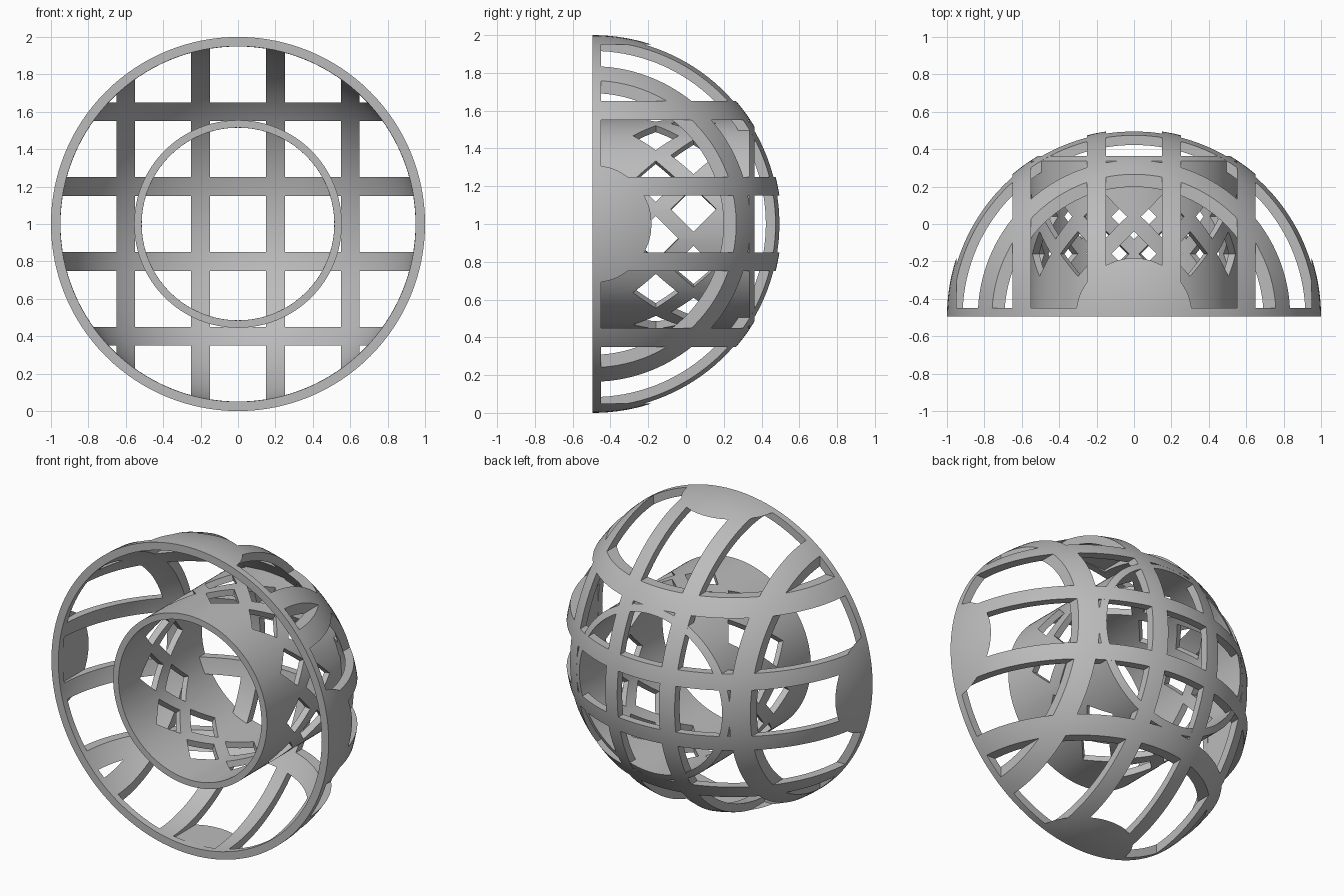
import bpy, bmesh, math
from mathutils import Matrix, Vector

if "Cube" in bpy.data.objects:
    bpy.data.objects.remove(bpy.data.objects["Cube"])

FRONT = -0.494              # y of the open front plane
RADIUS, INNER = 1.0, 0.95   # dome shell
TUBE_OUT, TUBE_IN = 0.555, 0.515
CENTRE = Vector((0, FRONT, 1))

grey = bpy.data.materials.new("plain grey")
grey.use_nodes = True
colour = (0.5, 0.5, 0.5, 1)
grey.diffuse_color = colour
grey.node_tree.nodes["Principled BSDF"].inputs["Base Color"].default_value = colour


def add_object(name, bm):
    bmesh.ops.recalc_face_normals(bm, faces=bm.faces)
    mesh = bpy.data.meshes.new(name)
    bm.to_mesh(mesh)
    bm.free()
    mesh.materials.append(grey)
    obj = bpy.data.objects.new(name, mesh)
    bpy.context.collection.objects.link(obj)
    return obj


def lathe(name, profile, steps=128):
    """Spin a closed (radius, depth) profile about the front-to-back axis."""
    bm = bmesh.new()
    verts = [bm.verts.new(CENTRE + Vector((r, d, 0))) for r, d in profile]
    edges = [bm.edges.new((a, b)) for a, b in zip(verts, verts[1:] + verts[:1])]
    bmesh.ops.spin(bm, geom=verts + edges, cent=CENTRE, axis=(0, 1, 0),
                   angle=math.tau, steps=steps, use_merge=True)
    bmesh.ops.remove_doubles(bm, verts=bm.verts, dist=0.0001)
    return add_object(name, bm)


def cut(obj, cutter):
    """Subtract the cutter, then shade the result smooth with sharp rims."""
    cutter.hide_render = True
    mod = obj.modifiers.new("openings", "BOOLEAN")
    mod.operation, mod.solver, mod.object = "DIFFERENCE", "EXACT", cutter
    bpy.ops.object.select_all(action="DESELECT")
    bpy.context.view_layer.objects.active = obj
    obj.select_set(True)
    bpy.ops.object.modifier_apply(modifier=mod.name)
    bpy.data.objects.remove(cutter)
    bpy.ops.object.shade_smooth_by_angle(angle=math.radians(30))


def arc(radius, start, end, count):
    angles = [start + (end - start) * i / count for i in range(count + 1)]
    return [(radius * math.cos(a), radius * math.sin(a)) for a in angles]


# Hollow half dome
quarter = math.pi / 2
dome = lathe("dome_grid", arc(RADIUS, 0, quarter, 36) + arc(INNER, quarter, 0, 36))

# Square openings pushed through the dome, leaving crossing bars and a front rim
bm = bmesh.new()
spans = [(-0.95, -0.65), (-0.55, -0.25), (-0.15, 0.15), (0.25, 0.55), (0.65, 0.95)]
y0, y1 = -0.45, 0.7
for xa, xb in spans:
    for za, zb in spans:
        place = Matrix.Translation(((xa + xb) / 2, (y0 + y1) / 2, 1 + (za + zb) / 2))
        size = Matrix.Diagonal((xb - xa, y1 - y0, zb - za, 1))
        bmesh.ops.create_cube(bm, size=1, matrix=place @ size)
cut(dome, add_object("dome_cutter", bm))

# Inner tube whose far end follows the dome
end_out = math.acos(TUBE_OUT / RADIUS)
end_in = math.acos(TUBE_IN / RADIUS)
tube = lathe("inner_tube", [(TUBE_IN, 0), (TUBE_OUT, 0)]
             + arc(RADIUS - 0.0005, end_out, end_in, 3))

# Two staggered rows of diamond openings around the tube
bm = bmesh.new()
count, side = 11, 0.17
for row, depth in enumerate((-0.16, 0.04)):
    for k in range(count):
        turn = math.tau * (k + row / 2) / count
        place = (Matrix.Translation((0, depth, 1)) @ Matrix.Rotation(turn, 4, "Y")
                 @ Matrix.Translation((0, 0, TUBE_OUT))
                 @ Matrix.Rotation(math.pi / 4, 4, "Z"))
        bmesh.ops.create_cube(bm, size=1,
                              matrix=place @ Matrix.Diagonal((side, side, 0.2, 1)))
cut(tube, add_object("tube_cutter", bm))
